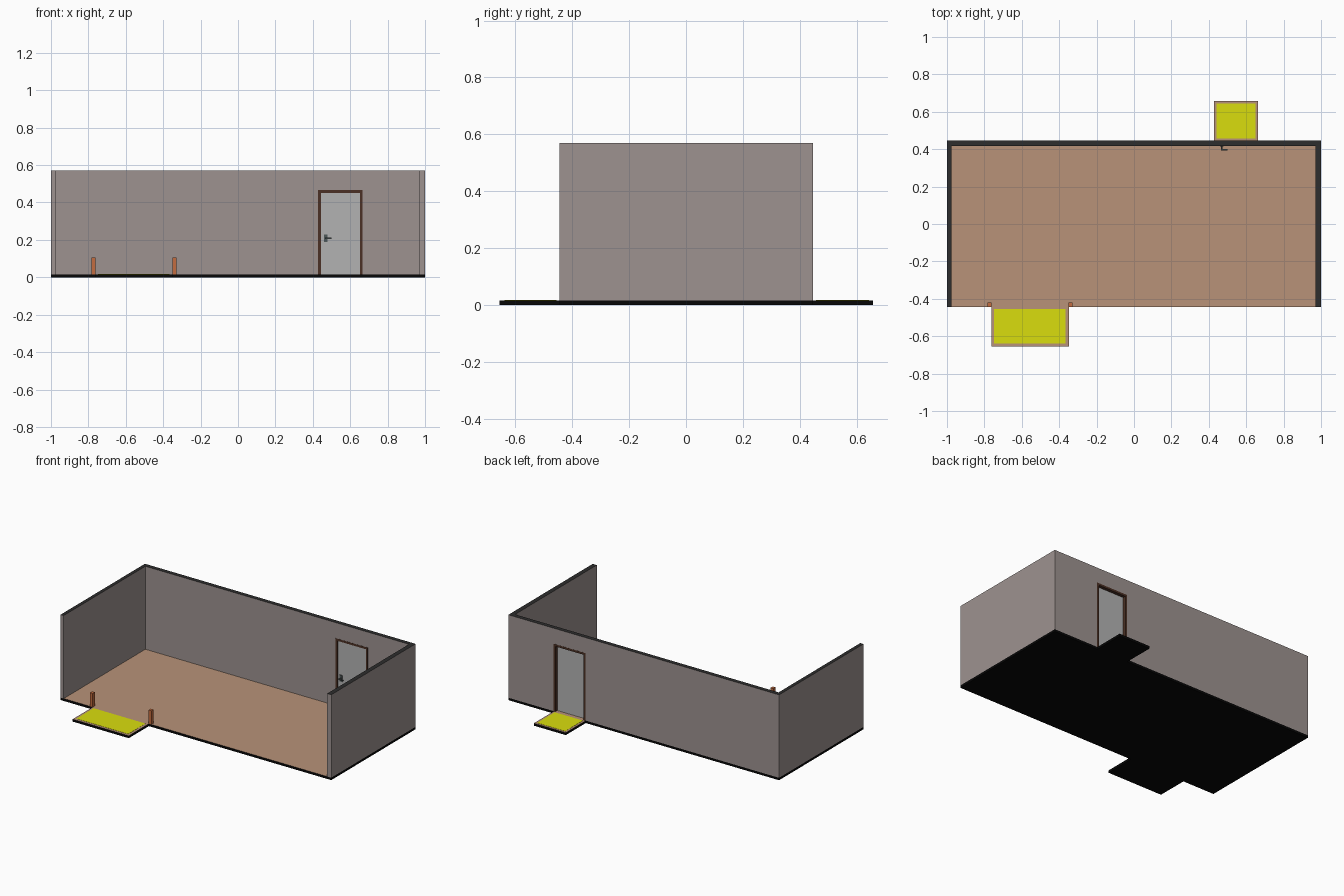
import bpy, bmesh, math
from mathutils import Vector

if "Cube" in bpy.data.objects:
    bpy.data.objects.remove(bpy.data.objects["Cube"])


def material(name, r, g, b):
    m = bpy.data.materials.new(name)
    m.diffuse_color = (r, g, b, 1)
    m.use_nodes = True
    m.node_tree.nodes["Principled BSDF"].inputs["Base Color"].default_value = m.diffuse_color
    return m


WALL = material("wall_paint", 0.34, 0.29, 0.28)
DARK = material("wall_top_dark", 0.026, 0.026, 0.026)
BLACK = material("base_black", 0.002, 0.002, 0.002)
TAN = material("floor_tan", 0.48, 0.29, 0.19)
YELLOW = material("mat_yellow", 0.70, 0.73, 0.004)
ORANGE = material("post_orange", 0.55, 0.15, 0.05)
BROWN = material("frame_brown", 0.07, 0.03, 0.018)
PANEL = material("door_grey", 0.45, 0.45, 0.45)
METAL = material("handle_metal", 0.08, 0.1, 0.1)


def extrude(name, outline, direction, mat, top_mat=None):
    """Extrude a closed outline along direction; upward faces may get their own material."""
    bm = bmesh.new()
    face = bm.faces.new([bm.verts.new(p) for p in outline])
    new = bmesh.ops.extrude_face_region(bm, geom=[face])["geom"]
    bmesh.ops.translate(bm, vec=Vector(direction),
                        verts=[v for v in new if isinstance(v, bmesh.types.BMVert)])
    bmesh.ops.recalc_face_normals(bm, faces=bm.faces)
    mesh = bpy.data.meshes.new(name)
    mesh.materials.append(mat)
    if top_mat:
        mesh.materials.append(top_mat)
        bm.normal_update()
        for f in bm.faces:
            f.material_index = 1 if f.normal.z > 0.9 else 0
    bm.to_mesh(mesh)
    bm.free()
    obj = bpy.data.objects.new(name, mesh)
    bpy.context.collection.objects.link(obj)
    return obj


def box(name, x, y, z, mat):
    pts = [(x[0], y[0], z[0]), (x[1], y[0], z[0]), (x[1], y[1], z[0]), (x[0], y[1], z[0])]
    return extrude(name, pts, (0, 0, z[1] - z[0]), mat)


FLOOR, TOP = 0.016, 0.57
FRONT, BACK, INNER = -0.444, 0.446, 0.418
DX0, DX1, DZ = 0.429, 0.666, 0.466      # door opening

# Base slab with a landing at the front and one at the back
slab = [(-1, FRONT), (-0.763, FRONT), (-0.763, -0.655), (-0.348, -0.655), (-0.348, FRONT),
        (1, FRONT), (1, BACK), (0.664, BACK), (0.664, 0.657), (0.428, 0.657),
        (0.428, BACK), (-1, BACK)]
extrude("floor_slab", [(x, y, 0) for x, y in slab], (0, 0, FLOOR), BLACK, TAN)

# Yellow mats on the landings
box("front_mat", (-0.748, -0.365), (-0.638, -0.455), (FLOOR, FLOOR + 0.0012), YELLOW)
box("back_mat", (0.442, 0.650), (0.457, 0.643), (FLOOR, FLOOR + 0.0012), YELLOW)

# U-shaped walls with dark tops
plan = [(-1, FRONT), (-0.977, FRONT), (-0.977, INNER), (0.97, INNER),
        (0.97, FRONT), (1, FRONT), (1, BACK), (-1, BACK)]
walls = extrude("walls", [(x, y, FLOOR) for x, y in plan], (0, 0, TOP - FLOOR), WALL, DARK)

# Door opening
cutter = box("door_cutter", (DX0, DX1), (0.35, 0.5), (-0.05, DZ), WALL)
cutter.hide_render = True
cut = walls.modifiers.new("door_opening", "BOOLEAN")
cut.operation, cut.solver, cut.object = "DIFFERENCE", "EXACT", cutter
bpy.context.view_layer.objects.active = walls
bpy.ops.object.modifier_apply(modifier=cut.name)
bpy.data.objects.remove(cutter)

# Door frame lining the opening, with the panel set near the room side
t = 0.014
frame = [(DX0, FLOOR), (DX0, DZ), (DX1, DZ), (DX1, FLOOR),
         (DX1 - t, FLOOR), (DX1 - t, DZ - t), (DX0 + t, DZ - t), (DX0 + t, FLOOR)]
extrude("door_frame", [(x, INNER - 0.001, z) for x, z in frame],
        (0, BACK - INNER + 0.002, 0), BROWN)
box("door_panel", (DX0 + t, DX1 - t), (INNER + 0.002, INNER + 0.008), (FLOOR, DZ - t), PANEL)

# Door handle: plate, spindle and lever
box("handle_plate", (0.459, 0.479), (INNER - 0.003, INNER + 0.003), (0.188, 0.230), METAL)
bpy.ops.mesh.primitive_cylinder_add(vertices=12, radius=0.004, depth=0.026,
                                    location=(0.469, INNER - 0.011, 0.209),
                                    rotation=(math.pi / 2, 0, 0))
spindle = bpy.context.object
spindle.name = "handle_spindle"
spindle.data.materials.append(METAL)
box("handle_lever", (0.465, 0.499), (0.394, 0.400), (0.206, 0.212), METAL)

# Low orange posts beside the front landing
for side, x in (("left", -0.783), ("right", -0.350)):
    box(side + "_post", (x, x + 0.02), (FRONT, -0.421), (FLOOR, 0.107), ORANGE)
